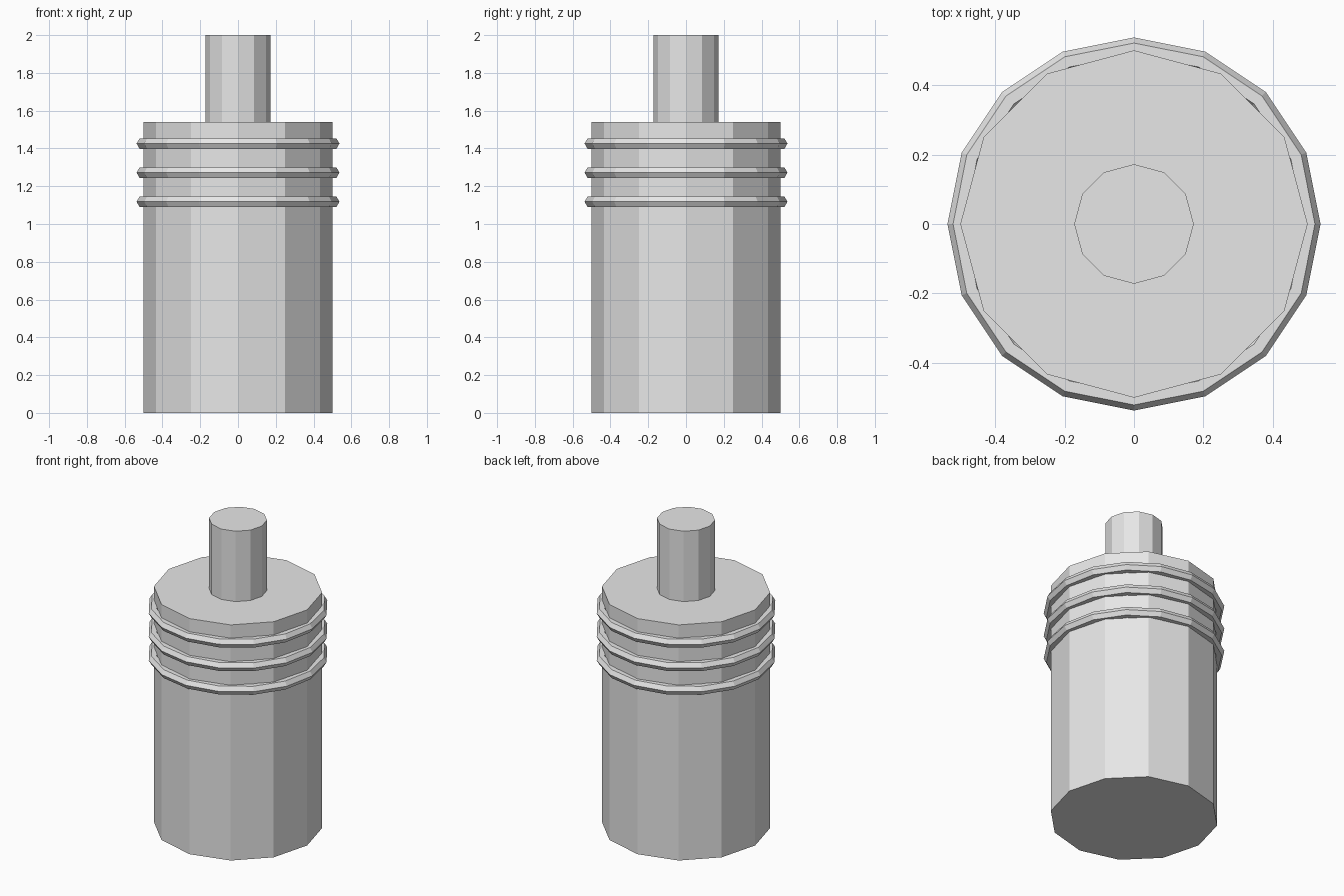
import bpy
import math

cube = bpy.data.objects.get("Cube")
if cube:
    bpy.data.objects.remove(cube, do_unlink=True)

grey = bpy.data.materials.new("light_grey")
grey.use_nodes = True
grey.diffuse_color = (0.8, 0.8, 0.8, 1)
grey.node_tree.nodes["Principled BSDF"].inputs["Base Color"].default_value = (0.8, 0.8, 0.8, 1)

BODY_TOP = 1.54
RING_GAP = 0.154


def finish(name):
    obj = bpy.context.object
    obj.name = name
    obj.data.materials.append(grey)


def cylinder(name, radius, bottom, top):
    bpy.ops.mesh.primitive_cylinder_add(
        vertices=12, radius=radius, depth=top - bottom,
        location=(0, 0, (bottom + top) / 2))
    finish(name)


# Main body and the narrow shaft on top
cylinder("body", 0.5, 0, BODY_TOP)
cylinder("shaft", 0.172, BODY_TOP, 2)

# Three faceted sealing rings around the upper body
for i in range(3):
    bpy.ops.mesh.primitive_torus_add(
        major_segments=16, minor_segments=6, major_radius=0.505,
        minor_radius=0.032, location=(0, 0, 1.118 + i * RING_GAP))
    finish(f"ring_{i + 1}")
